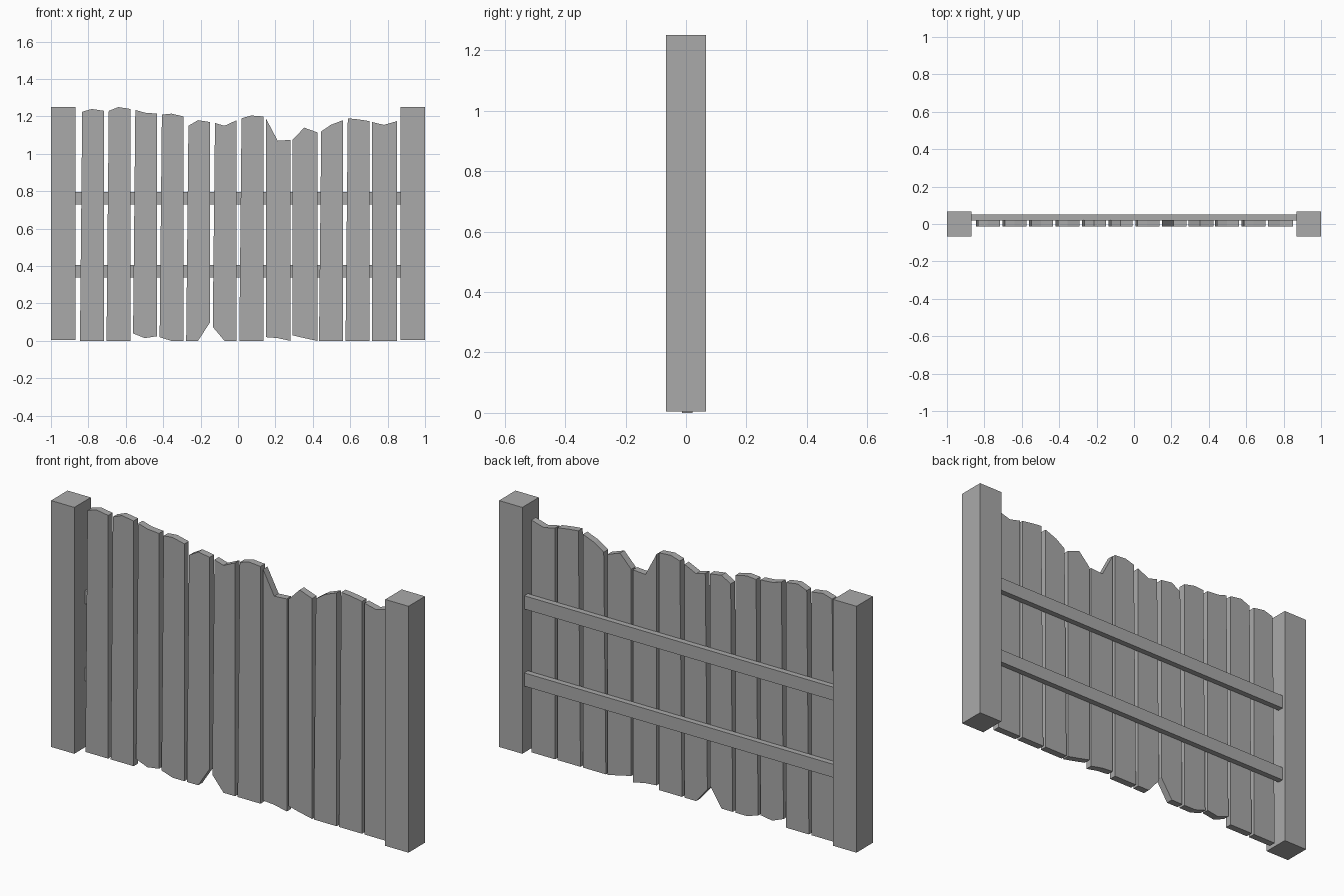
import bpy
import bmesh

cube = bpy.data.objects.get("Cube")
if cube:
    bpy.data.objects.remove(cube)

# One weathered grey for the whole fence
grey = bpy.data.materials.new("weathered_grey")
grey.use_nodes = True
colour = (0.4, 0.4, 0.4, 1)
grey.diffuse_color = colour
grey.node_tree.nodes["Principled BSDF"].inputs["Base Color"].default_value = colour


def extrude_outline(name, outline, y_front, y_back):
    """Turn an x-z outline into a solid between two depths."""
    bm = bmesh.new()
    face = bm.faces.new([bm.verts.new((x, y_front, z)) for x, z in outline])
    result = bmesh.ops.extrude_face_region(bm, geom=[face])
    moved = [g for g in result["geom"] if isinstance(g, bmesh.types.BMVert)]
    bmesh.ops.translate(bm, verts=moved, vec=(0, y_back - y_front, 0))
    bmesh.ops.recalc_face_normals(bm, faces=bm.faces)
    mesh = bpy.data.meshes.new(name)
    bm.to_mesh(mesh)
    bm.free()
    mesh.materials.append(grey)
    obj = bpy.data.objects.new(name, mesh)
    bpy.context.collection.objects.link(obj)
    return obj


def box(name, x_min, x_max, y_min, y_max, z_min, z_max):
    outline = [(x_min, z_min), (x_max, z_min), (x_max, z_max), (x_min, z_max)]
    return extrude_outline(name, outline, y_min, y_max)


# Square end posts
for name, centre in (("right_post", -0.935), ("left_post", 0.935)):
    box(name, centre - 0.065, centre + 0.065, -0.066, 0.066, 0.004, 1.25)

# Horizontal rails behind the planks
for name, height in (("lower_rail", 0.34), ("upper_rail", 0.73)):
    box(name, -0.87, 0.87, 0.02, 0.05, height, height + 0.067)

# Heights of each uneven plank top at its left edge, middle and right edge
plank_tops = [
    (1.225, 1.24, 1.23), (1.23, 1.25, 1.24), (1.235, 1.22, 1.215),
    (1.21, 1.215, 1.2), (1.15, 1.18, 1.17), (1.165, 1.15, 1.18),
    (1.19, 1.205, 1.2), (1.19, 1.07, 1.075), (1.075, 1.14, 1.115),
    (1.12, 1.155, 1.18), (1.19, 1.185, 1.175), (1.17, 1.155, 1.175),
]

# Planks whose lower end is worn or split
worn_bottoms = {
    2: (0.04, 0.015, 0.025), 3: (0.02, 0, 0), 4: (0, 0, 0.1),
    5: (0.075, 0, 0), 7: (0.02, 0.015, 0), 8: (0.03, 0.015, 0),
}
straight_planks = {7, 8, 11}

# Vertical planks, most of them narrowing slightly to the top
for i, top in enumerate(plank_tops):
    bottom = worn_bottoms.get(i, (0, 0, 0))
    left = -0.845 + 0.142 * i
    right = left + (0.133 if i in straight_planks else 0.128)
    middle = left + 0.063
    lean = 0 if i in straight_planks else 0.012
    lower = list(zip((left, middle, right), bottom))
    upper = list(zip((left + lean, middle, right), top))
    extrude_outline(f"plank_{i + 1}", lower + upper[::-1], -0.013, 0.022)
